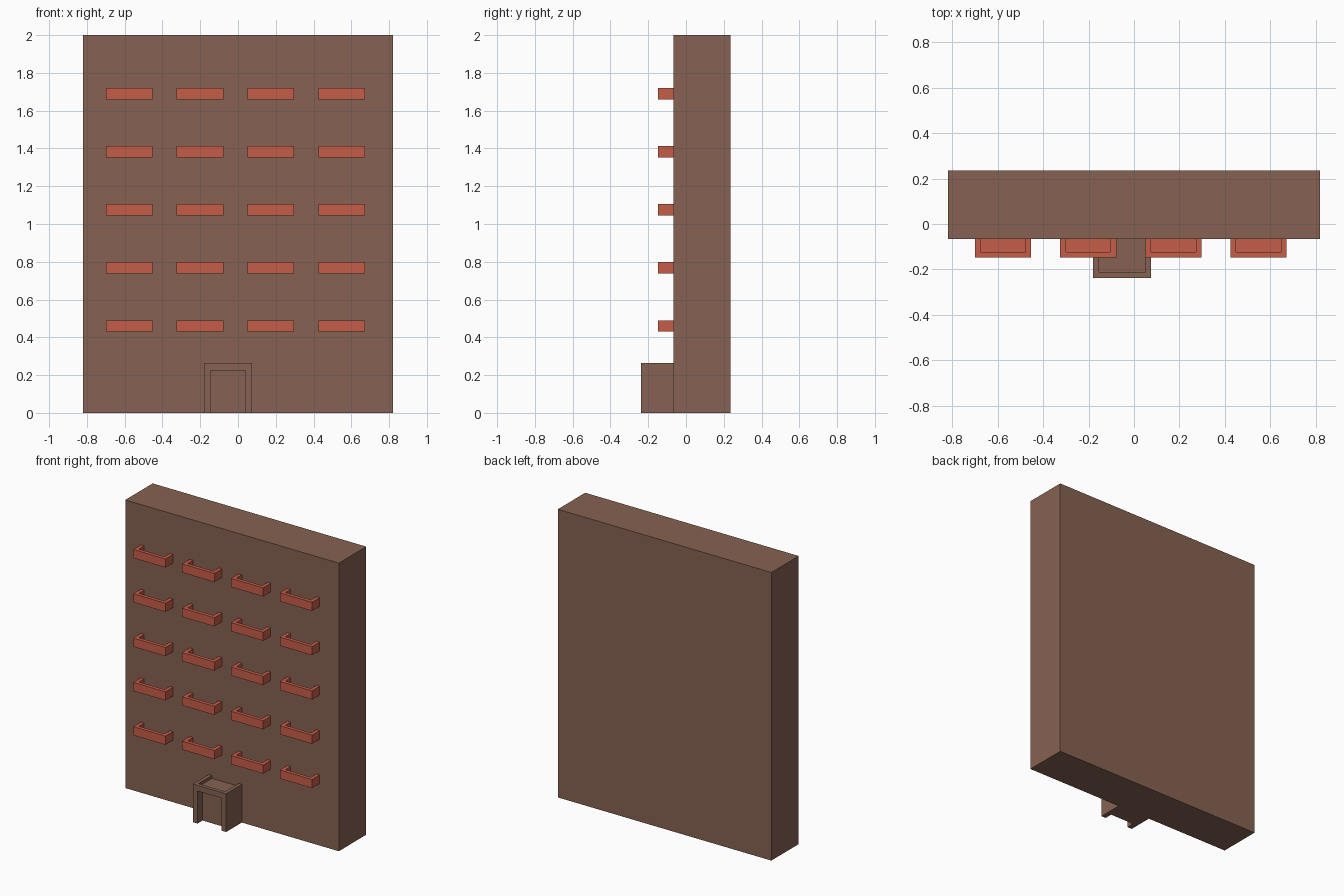
import bpy

if "Cube" in bpy.data.objects:
    bpy.data.objects.remove(bpy.data.objects["Cube"])


def material(name, rgb):
    m = bpy.data.materials.new(name)
    m.diffuse_color = (*rgb, 1)
    m.use_nodes = True
    m.node_tree.nodes["Principled BSDF"].inputs["Base Color"].default_value = m.diffuse_color
    return m


brown = material("brown_wall", (0.238, 0.122, 0.084))
red = material("red_balcony", (0.565, 0.109, 0.065))


def box(name, x, y, z, mat=None):
    """Box from (min, max) ranges on each axis."""
    centre = [(a + b) / 2 for a, b in (x, y, z)]
    bpy.ops.mesh.primitive_cube_add(size=1, location=centre)
    ob = bpy.context.object
    ob.name = name
    ob.scale = [b - a for a, b in (x, y, z)]
    bpy.ops.object.transform_apply(location=False, rotation=False, scale=True)
    if mat:
        ob.data.materials.append(mat)
    return ob


def carve(ob, x, y, z):
    """Cut a box-shaped pocket out of an object."""
    cutter = box("cutter", x, y, z)
    cutter.hide_render = True
    mod = ob.modifiers.new("pocket", 'BOOLEAN')
    mod.operation = 'DIFFERENCE'
    mod.solver = 'EXACT'
    mod.object = cutter
    bpy.context.view_layer.objects.active = ob
    bpy.ops.object.modifier_apply(modifier=mod.name)
    bpy.data.objects.remove(cutter)


def repeat(ob, count, offset):
    mod = ob.modifiers.new("repeat", 'ARRAY')
    mod.count = count
    mod.use_relative_offset = False
    mod.use_constant_offset = True
    mod.constant_offset_displace = offset


WALL = -0.065  # front wall plane

# Main slab
box("building_block", (-0.82, 0.82), (WALL, 0.235), (0, 2), brown)

# Entrance porch: sunken roof and shallow doorway
porch = box("entrance_porch", (-0.18, 0.075), (-0.237, WALL), (0, 0.265), brown)
carve(porch, (-0.155, 0.05), (-0.212, 0), (0.245, 0.4))
carve(porch, (-0.145, 0.04), (-0.4, -0.182), (-0.1, 0.225))

# Balconies: open tray repeated 4 across and 5 up
balcony = box("balconies", (-0.70, -0.453), (-0.148, WALL), (0.43, 0.49), red)
carve(balcony, (-0.675, -0.478), (-0.123, 0), (0.445, 0.6))
repeat(balcony, 4, (0.375, 0, 0))
repeat(balcony, 5, (0, 0, 0.3075))
